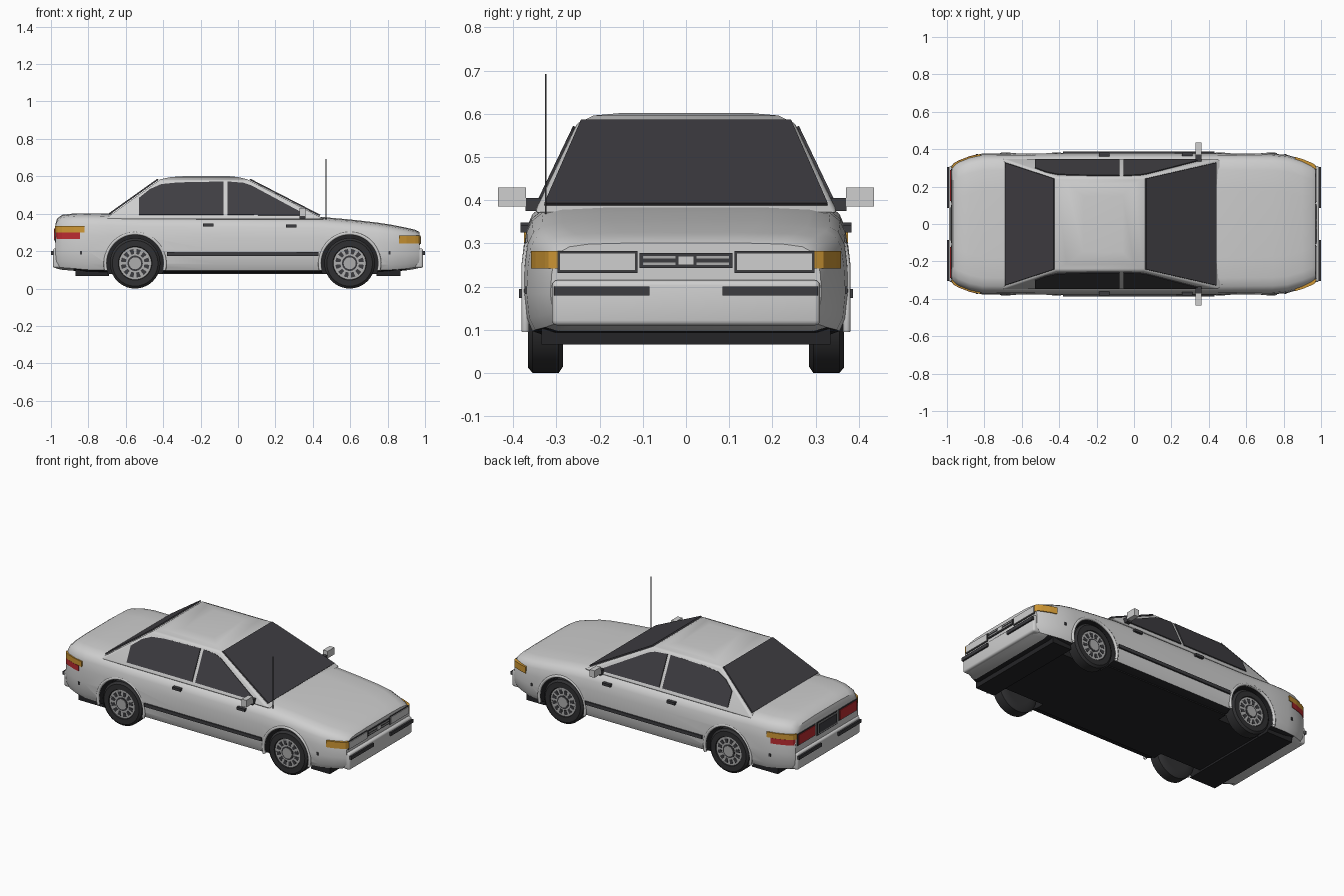
import bpy, bmesh, math
from mathutils import Vector, Matrix

old = bpy.data.objects.get("Cube")
if old:
    bpy.data.objects.remove(old, do_unlink=True)


def material(name, r, g, b):
    m = bpy.data.materials.new(name)
    m.use_nodes = True
    m.diffuse_color = (r, g, b, 1)
    m.node_tree.nodes["Principled BSDF"].inputs["Base Color"].default_value = (r, g, b, 1)
    return m


PAINT = material("body_paint", .62, .62, .62)
GLASS = material("dark_glass", .05, .048, .055)
TRIM = material("dark_trim", .045, .045, .05)
UNDER = material("underbody_black", .018, .018, .02)
RUBBER = material("tyre_rubber", .03, .03, .032)
RIM = material("rim_grey", .42, .42, .42)
AMBER = material("amber_lamp", .62, .31, .035)
RED = material("red_lamp", .5, .025, .03)


def finish(name, bm, *mats, bevel=0, segments=3, angle=35):
    bmesh.ops.recalc_face_normals(bm, faces=bm.faces)
    me = bpy.data.meshes.new(name)
    bm.to_mesh(me)
    bm.free()
    ob = bpy.data.objects.new(name, me)
    bpy.context.collection.objects.link(ob)
    for m in mats:
        me.materials.append(m)
    if bevel:
        mod = ob.modifiers.new("round", "BEVEL")
        mod.width, mod.segments = bevel, segments
    if angle:
        smooth(ob, angle)
    return ob


def smooth(ob, angle):
    bpy.ops.object.select_all(action="DESELECT")
    ob.select_set(True)
    bpy.context.view_layer.objects.active = ob
    for mod in list(ob.modifiers):
        bpy.ops.object.modifier_apply(modifier=mod.name)
    bpy.ops.object.shade_smooth_by_angle(angle=math.radians(angle))


def box(name, x, y, z, mat, bevel=0):
    """Box between the given (low, high) limits."""
    bm = bmesh.new()
    lim = [sorted(p) for p in (x, y, z)]
    mid = Vector([(a + b) / 2 for a, b in lim])
    size = [b - a for a, b in lim]
    bmesh.ops.create_cube(bm, size=1, matrix=Matrix.Translation(mid) @ Matrix.Diagonal((*size, 1)))
    return finish(name, bm, mat, bevel=bevel, angle=35 if bevel else 0)


def prism(name, pts, push, mat):
    """Polygon extruded along a vector."""
    bm = bmesh.new()
    face = bm.faces.new([bm.verts.new(p) for p in pts])
    new = bmesh.ops.extrude_face_region(bm, geom=[face], use_keep_orig=True)["geom"]
    bmesh.ops.translate(bm, vec=push, verts=[v for v in new if isinstance(v, bmesh.types.BMVert)])
    return finish(name, bm, mat, angle=0)


def loft(bm, rings, caps=True):
    rows = [[bm.verts.new(p) for p in ring] for ring in rings]
    for a, b in zip(rows, rows[1:]):
        for i in range(len(a)):
            j = (i + 1) % len(a)
            bm.faces.new((a[i], a[j], b[j], b[i]))
    if caps:
        bm.faces.new(rows[0])
        bm.faces.new(rows[-1])


def cylinder(name, x, y0, y1, z, r, mat, sides=32):
    bm = bmesh.new()
    loft(bm, [[(x + r * math.cos(t * math.tau / sides), y, z + r * math.sin(t * math.tau / sides))
               for t in range(sides)] for y in (y0, y1)])
    return finish(name, bm, mat)


# Lower body: sections along x as (x, half width, top, bottom)
stations = [(-.975, .312, .35, .11), (-.967, .32, .375, .106), (-.94, .338, .395, .1),
            (-.88, .362, .402, .095), (-.81, .377, .403, .088), (-.68, .378, .402, .085),
            (-.5, .379, .393, .085), (-.1, .38, .39, .085), (.43, .379, .385, .085),
            (.6, .377, .37, .085), (.74, .376, .354, .086), (.82, .369, .342, .09),
            (.9, .345, .326, .097), (.95, .325, .314, .105), (.97, .314, .302, .11)]
# Half section as (inset from half width, height fraction)
section = [(.05, 0), (.02, .04), (.006, .15), (0, .38), (.003, .62), (.01, .8),
           (.022, .89), (.045, .95), (.09, .982), (.2, .997)]
bm = bmesh.new()
rings = []
for x, w, top, low in stations:
    half = [(w - d, low + (top - low) * t) for d, t in section]
    rings.append([(x, y, z) for y, z in half] + [(x, -y, z) for y, z in reversed(half)])
loft(bm, rings)
bmesh.ops.recalc_face_normals(bm, faces=bm.faces)
for f in bm.faces:
    if f.normal.z < -.9 and abs(f.calc_center_median().x) < .87:
        f.material_index = 1
body = finish("body_shell", bm, PAINT, UNDER, angle=0)

# Floor panels
floor = [box("floor_panel", (-.7, .76), (-.31, .31), (.078, .1), UNDER),
         box("rear_valance", (-.87, -.69), (-.335, .335), (.066, .105), UNDER),
         box("front_valance", (.74, .87), (-.335, .335), (.066, .105), UNDER)]

# Wheel wells
WHEELS, HUB = (-.55, .597), .135
for x in WHEELS:
    for s in (1, -1):
        cutter = cylinder("wheel_well_cutter", x, s * .25, s * .5, HUB, .155, PAINT, 48)
        cutter.data.materials.append(UNDER)
        for p in cutter.data.polygons:
            p.material_index = 1
        cutter.hide_render = True
        cutter.hide_set(True)
        for ob in [body] + floor:
            mod = ob.modifiers.new("well", "BOOLEAN")
            mod.operation, mod.solver, mod.object = "DIFFERENCE", "EXACT", cutter
for ob in [body] + floor:
    smooth(ob, 32)

# Cabin: rings upward as (x rear, x front, half width, z)
bm = bmesh.new()
loft(bm, [[(a, -y, z), (b, -y, z), (b, y, z), (a, y, z)] for a, b, y, z in
          [(-.715, .465, .352, .37), (-.42, .055, .25, .583), (-.36, 0, .215, .596),
           (-.27, -.06, .15, .602)]])
finish("cabin", bm, PAINT, bevel=.012, angle=50)

# Windscreen and rear window
for name, base, top in (("windscreen", .435, .06), ("rear_window", -.685, -.425)):
    z0 = .388 if base > 0 else .396
    out = .006 if base > 0 else -.006
    prism(name, [(base, -.328, z0), (base, .328, z0), (top, .243, .581), (top, -.243, .581)],
          (out, 0, .006), GLASS)

# Side windows, laid on the sloping cabin sides
rear_glass = [(-.53, .393), (-.53, .482), (-.47, .53), (-.41, .556), (-.32, .565),
              (-.077, .57), (-.077, .393)]
front_glass = [(-.055, .393), (-.055, .57), (.03, .563), (.07, .55), (.34, .405), (.345, .39)]
for s in (1, -1):
    for name, pts in (("rear_side_window", rear_glass), ("front_side_window", front_glass)):
        prism(name, [(x, s * (.352 - (z - .37) * .479), z) for x, z in pts],
              (0, s * .005, .0025), GLASS)

# Side trim, handles, markers and mirrors
for s in (1, -1):
    box("side_moulding", (-.38, .43), (s * .37, s * .387), (.174, .195), TRIM)
    for x, z in ((-.16, .34), (.285, .333)):
        box("door_handle", (x - .028, x + .028), (s * .36, s * .383), (z - .008, z + .008), TRIM)
    for x in (-.84, .81):
        box("side_marker", (x - .006, x + .006), (s * .35, s * .374), (.183, .2), TRIM)
    box("mirror_arm", (.33, .36), (s * .335, s * .372), (.375, .405), TRIM)
    box("mirror", (.33, .362), (s * .37, s * .435), (.386, .43), PAINT)

# Aerial
box("aerial", (.468, .472), (-.327, -.323), (.36, .692), TRIM)

# Wheels and arch lips
tyre = [(.285, .085), (.285, .12), (.295, .135), (.355, .135), (.366, .122), (.366, .09), (.355, .085)]
for x in WHEELS:
    for s in (1, -1):
        bm = bmesh.new()
        n = 40
        loft(bm, [[(x + r * math.cos(i * math.tau / n), s * y, HUB + r * math.sin(i * math.tau / n))
                   for i in range(n)] for y, r in tyre])
        finish("tyre", bm, RUBBER)
        cylinder("rim", x, s * .34, s * .361, HUB, .087, RIM)
        cylinder("hub_recess", x, s * .36, s * .363, HUB, .041, TRIM)
        cylinder("hub_cap", x, s * .36, s * .366, HUB, .032, RIM)
        for k in range(12):
            a = (k + .5) * math.tau / 12
            corners = [(.05, -.15), (.077, -.15), (.077, .15), (.05, .15)]
            prism("rim_slot", [(x + r * math.cos(a + d), s * .36, HUB + r * math.sin(a + d))
                               for r, d in corners], (0, s * .003, 0), TRIM)
        cu = bpy.data.curves.new("arch_lip", "CURVE")
        cu.dimensions, cu.bevel_depth, cu.bevel_resolution = "3D", .009, 2
        sp = cu.splines.new("POLY")
        sp.points.add(28)
        for i, p in enumerate(sp.points):
            a = math.radians(-14 + 208 * i / 28)
            z = HUB + .16 * math.sin(a)
            p.co = (x + .16 * math.cos(a), s * (.372 - max(0, z - .25) * .12), z, 1)
        cu.materials.append(PAINT)
        bpy.context.collection.objects.link(bpy.data.objects.new("arch_lip", cu))

# Bumpers at both ends
for e in (1, -1):
    box("bumper", (e * .94, e * .99), (-.31, .31), (.11, .215), PAINT, .012)
    for s in (1, -1):
        box("bumper_strip", (e * .982, e), (s * .085, s * .306), (.179, .2), TRIM)

# Headlamps and grille
for s in (1, -1):
    box("headlamp_frame", (.95, .974), (s * .112, s * .298), (.232, .283), TRIM)
    box("headlamp", (.96, .978), (s * .117, s * .293), (.237, .278), PAINT)
    for z in (.253, .268):
        box("grille_bar", (.97, .978), (s * .024, s * .1), (z - .003, z + .003), RIM)
box("grille", (.95, .975), (-.108, .108), (.243, .278), TRIM)
box("grille_badge_plate", (.96, .979), (-.018, .018), (.25, .271), PAINT)

# Rear lamps and plate recess
for s in (1, -1):
    box("tail_lamp_frame", (-.979, -.95), (s * .115, s * .295), (.255, .328), TRIM)
    box("tail_lamp", (-.983, -.96), (s * .122, s * .288), (.262, .321), RED)
box("plate_frame", (-.979, -.95), (-.102, .102), (.245, .328), TRIM)
box("plate_border", (-.982, -.96), (-.092, .092), (.253, .32), RIM)
box("plate_panel", (-.985, -.96), (-.086, .086), (.259, .314), GLASS)

# Wrap-round corner lamps, drawn in plan and extruded upward
front_plan = [(.976, .298), (.966, .318), (.95, .327), (.9, .348), (.86, .359), (.86, .32), (.94, .29)]
amber_plan = [(-.978, .3), (-.966, .322), (-.94, .338), (-.88, .361), (-.82, .375), (-.82, .33), (-.94, .29)]
red_plan = [(-.974, .306), (-.966, .323), (-.94, .339), (-.88, .362), (-.845, .371), (-.845, .33), (-.94, .29)]
for s in (1, -1):
    for name, plan, z0, z1, mat in (("front_indicator", front_plan, .242, .283, AMBER),
                                    ("rear_indicator", amber_plan, .3, .333, AMBER),
                                    ("rear_corner_lamp", red_plan, .266, .3, RED)):
        prism(name, [(x, s * y, z0) for x, y in plan], (0, 0, z1 - z0), mat)
